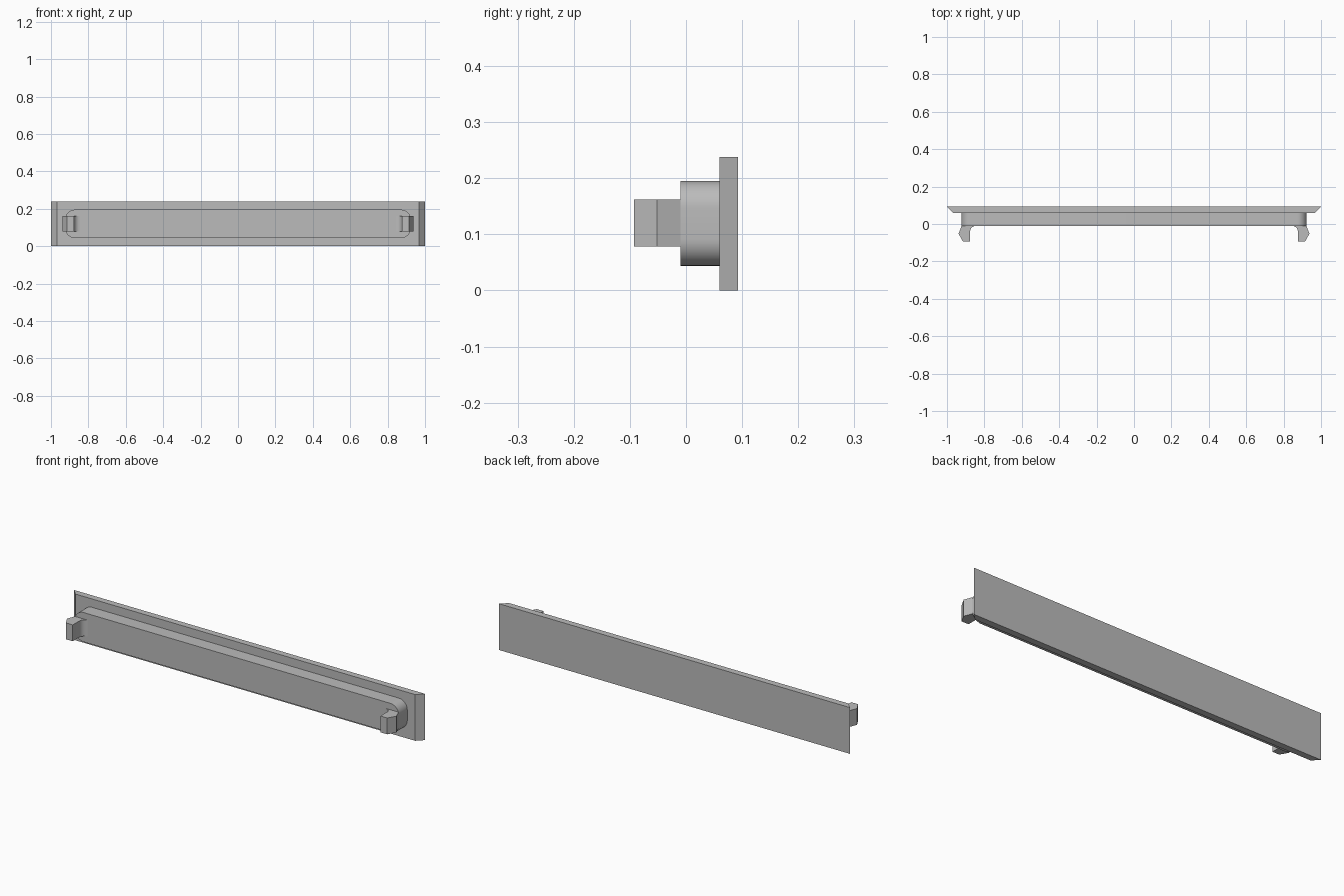
import bpy
import bmesh
import math
from mathutils import Matrix

cube = bpy.data.objects.get("Cube")
if cube:
    bpy.data.objects.remove(cube, do_unlink=True)

grey = bpy.data.materials.new("plain grey")
grey.use_nodes = True
colour = (0.5, 0.5, 0.5, 1)
grey.diffuse_color = colour
grey.node_tree.nodes["Principled BSDF"].inputs["Base Color"].default_value = colour


def arc(cx, cy, radius, start, end, steps):
    angles = [math.radians(start + (end - start) * i / steps) for i in range(steps + 1)]
    return [(cx + radius * math.cos(a), cy + radius * math.sin(a)) for a in angles]


def extrude(name, outline, place, low, high):
    """Solid from an outline; place(u, v, depth) gives the 3D position."""
    bm = bmesh.new()
    face = bm.faces.new([bm.verts.new(place(u, v, low)) for u, v in outline])
    top = bmesh.ops.extrude_face_region(bm, geom=[face], use_keep_orig=True)
    shift = Matrix.Translation([h - l for h, l in zip(place(0, 0, high), place(0, 0, low))])
    moved = [g for g in top["geom"] if isinstance(g, bmesh.types.BMVert)]
    bmesh.ops.transform(bm, matrix=shift, verts=moved)
    bmesh.ops.recalc_face_normals(bm, faces=bm.faces)
    mesh = bpy.data.meshes.new(name)
    bm.to_mesh(mesh)
    bm.free()
    mesh.materials.append(grey)
    obj = bpy.data.objects.new(name, mesh)
    bpy.context.collection.objects.link(obj)
    bpy.ops.object.select_all(action="DESELECT")
    obj.select_set(True)
    bpy.context.view_layer.objects.active = obj
    bpy.ops.object.shade_smooth_by_angle(angle=math.radians(25))
    return obj


def upright(u, v, d):
    return (u, v, d)


def facing(u, v, d):
    return (u, d, v)


# Cover plate with mitred ends
extrude("cover_plate", [(-1, 0.093), (1, 0.093), (0.967, 0.06), (-0.967, 0.06)],
        upright, 0, 0.238)

# Raised panel with rounded corners
half, bottom, top, r = 0.922, 0.044, 0.195, 0.048
panel = []
for cx, cz, start in ((half - r, top - r, 0), (r - half, top - r, 90),
                      (r - half, bottom + r, 180), (half - r, bottom + r, 270)):
    panel += arc(cx, cz, r, start, start + 90, 10)
extrude("raised_panel", panel, facing, -0.01, 0.06)

# Pair of snap clips with a filleted inner root
clip = [(0.922, -0.01), (0.938, -0.052), (0.915, -0.093), (0.876, -0.093)]
clip += arc(0.846, -0.04, 0.03, 0, 90, 8)
for side, name in ((1, "left_clip"), (-1, "right_clip")):
    extrude(name, [(side * x, y) for x, y in clip], upright, 0.078, 0.162)
